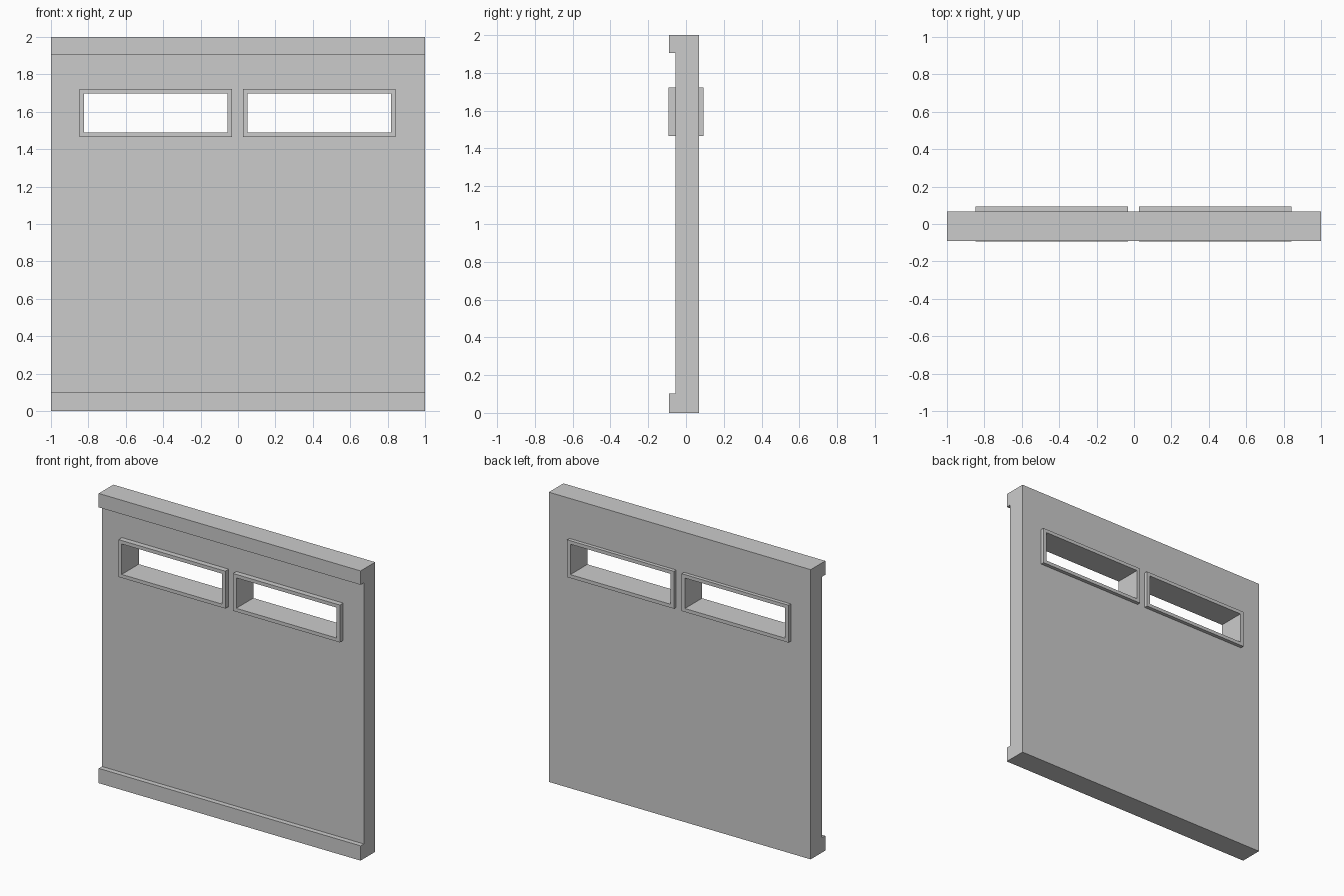
import bpy
import bmesh

if "Cube" in bpy.data.objects:
    bpy.data.objects.remove(bpy.data.objects["Cube"])

FRONT, BACK = -0.093, 0.093          # window frame faces
BAND_FRONT = -0.091                  # front of top and bottom bands
WALL_FRONT, WALL_BACK = -0.056, 0.068
WIN_Z = 1.594                        # window centre height


def add_object(name, bm):
    bmesh.ops.recalc_face_normals(bm, faces=bm.faces)
    mesh = bpy.data.meshes.new(name)
    bm.to_mesh(mesh)
    bm.free()
    obj = bpy.data.objects.new(name, mesh)
    bpy.context.collection.objects.link(obj)
    return obj


def extrude_face(bm, face, vec):
    new = bmesh.ops.extrude_face_region(bm, geom=[face])["geom"]
    bmesh.ops.translate(bm, vec=vec, verts=[v for v in new if isinstance(v, bmesh.types.BMVert)])


def rect(bm, cx, cz, hw, hh, y):
    return [bm.verts.new((cx + sx * hw, y, cz + sz * hh))
            for sx, sz in ((-1, -1), (1, -1), (1, 1), (-1, 1))]


# Wall panel: C-shaped side profile with bands along top and bottom
profile = [(BAND_FRONT, 0), (WALL_BACK, 0), (WALL_BACK, 2), (BAND_FRONT, 2),
           (BAND_FRONT, 1.904), (WALL_FRONT, 1.904), (WALL_FRONT, 0.102), (BAND_FRONT, 0.102)]
bm = bmesh.new()
extrude_face(bm, bm.faces.new([bm.verts.new((-1, y, z)) for y, z in profile]), (2, 0, 0))
wall = add_object("wall_panel", bm)

for side, cx in (("left", -0.44), ("right", 0.435)):
    # Window frame: rectangular sleeve running right through the wall
    bm = bmesh.new()
    loops = [rect(bm, cx, WIN_Z, hw, hh, y)
             for hw, hh, y in ((0.408, 0.129, FRONT), (0.408, 0.129, BACK),
                               (0.383, 0.105, BACK), (0.383, 0.105, FRONT))]
    for a, b in zip(loops, loops[1:] + loops[:1]):
        for i in range(4):
            j = (i + 1) % 4
            bm.faces.new((a[i], a[j], b[j], b[i]))
    add_object(side + "_window_frame", bm)

    # Opening cutter, its edge hidden inside the frame
    bm = bmesh.new()
    extrude_face(bm, bm.faces.new(rect(bm, cx, WIN_Z, 0.396, 0.117, -0.3)), (0, 0.6, 0))
    cutter = add_object(side + "_opening_cutter", bm)
    cutter.hide_render = True
    cutter.display_type = 'WIRE'
    cut = wall.modifiers.new(side + "_opening", 'BOOLEAN')
    cut.operation = 'DIFFERENCE'
    cut.solver = 'EXACT'
    cut.object = cutter
